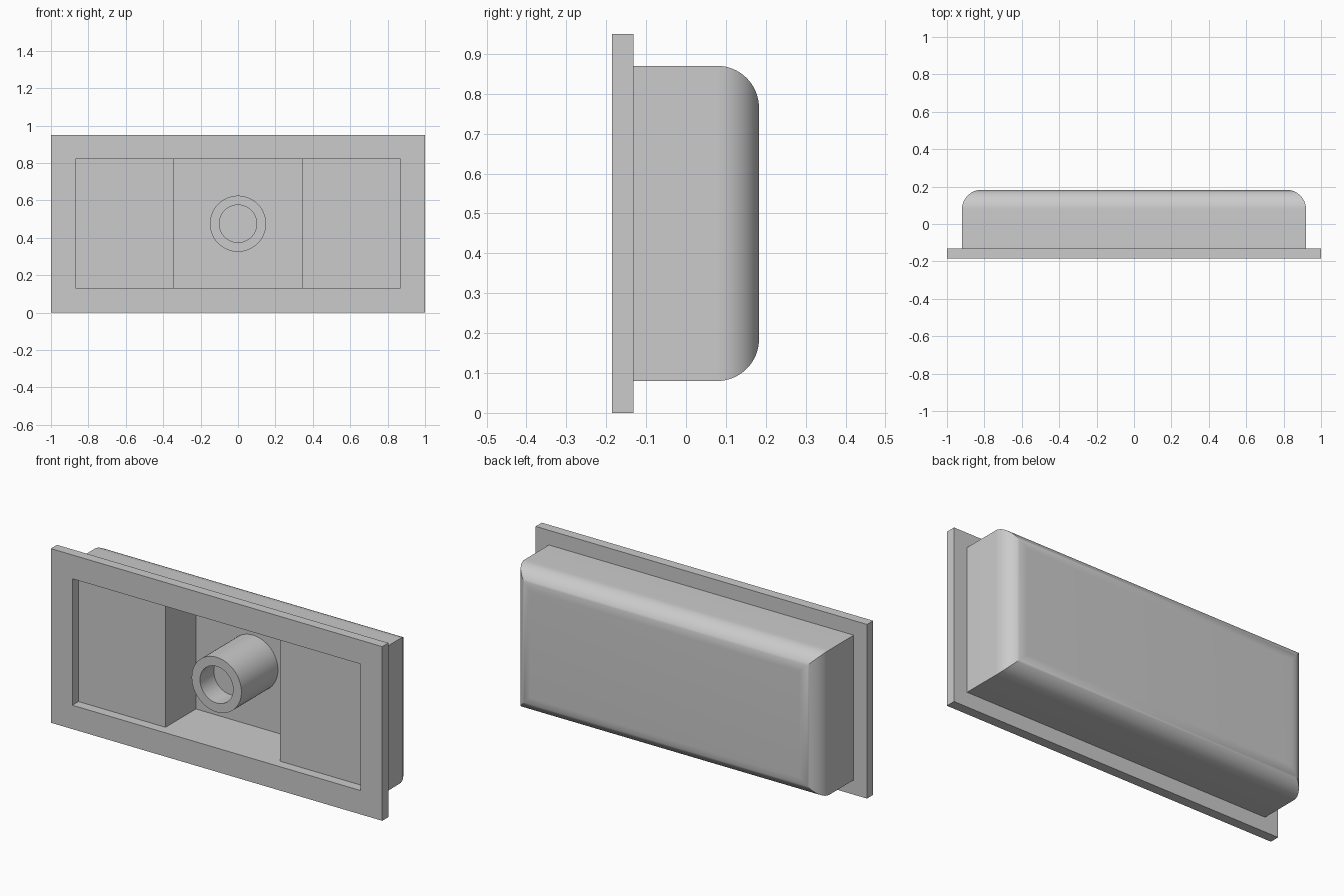
import bpy, bmesh, math

cube = bpy.data.objects.get("Cube")
if cube:
    bpy.data.objects.remove(cube, do_unlink=True)

MID_Z = 0.475
FRONT, SHELF, FLOOR, BACK = -0.185, -0.132, 0.13, 0.183

grey = bpy.data.materials.new("plain grey")
grey.use_nodes = True
colour = (0.6, 0.6, 0.6, 1)
grey.diffuse_color = colour
grey.node_tree.nodes["Principled BSDF"].inputs["Base Color"].default_value = colour


def rectangle(hx, hz, y):
    return [(sx * hx, y, MID_Z + sz * hz)
            for sx, sz in ((-1, -1), (1, -1), (1, 1), (-1, 1))]


def circle(radius, y, sides=64):
    turns = [2 * math.pi * i / sides for i in range(sides)]
    return [(radius * math.cos(a), y, MID_Z + radius * math.sin(a)) for a in turns]


def loft(name, loops, cap_end):
    """Skin a series of loops, capping the first and optionally the last."""
    bm = bmesh.new()
    rings = [[bm.verts.new(p) for p in loop] for loop in loops]
    n = len(rings[0])
    for a, b in zip(rings, rings[1:]):
        for i in range(n):
            j = (i + 1) % n
            bm.faces.new((a[i], b[i], b[j], a[j]))
    bm.faces.new(rings[0])
    if cap_end:
        bm.faces.new(rings[-1][::-1])
    # drop the empty strips where neighbouring loops share a side
    empty = [f for f in bm.faces if f.calc_area() < 1e-7]
    bmesh.ops.delete(bm, geom=empty, context='FACES')
    mesh = bpy.data.meshes.new(name)
    bm.to_mesh(mesh)
    bm.free()
    mesh.materials.append(grey)
    obj = bpy.data.objects.new(name, mesh)
    bpy.context.collection.objects.link(obj)
    bpy.ops.object.select_all(action='DESELECT')
    obj.select_set(True)
    bpy.context.view_layer.objects.active = obj
    bpy.ops.object.shade_smooth_by_angle(angle=math.radians(30))
    return obj


# Housing: deep pocket, shallow side shelves, flange, then the box behind it
profile = [
    rectangle(0.345, 0.345, FLOOR),
    rectangle(0.345, 0.345, SHELF),
    rectangle(0.87, 0.345, SHELF),
    rectangle(0.87, 0.345, FRONT),
    rectangle(1.0, MID_Z, FRONT),
    rectangle(1.0, MID_Z, SHELF),
    rectangle(0.92, 0.395, SHELF),
]
# Rounded back edges with mitred corners
ROUND, STEPS = 0.105, 16
for i in range(STEPS + 1):
    a = math.pi / 2 * i / STEPS
    inset = ROUND * (1 - math.cos(a))
    profile.append(rectangle(0.92 - inset, 0.395 - inset,
                             BACK - ROUND + ROUND * math.sin(a)))
loft("housing", profile, True)

# Round post with a blind hole, standing on the pocket floor
loft("hollow_post", [
    circle(0.10, FRONT + 0.12),
    circle(0.10, FRONT),
    circle(0.15, FRONT),
    circle(0.15, FLOOR),
], False)
